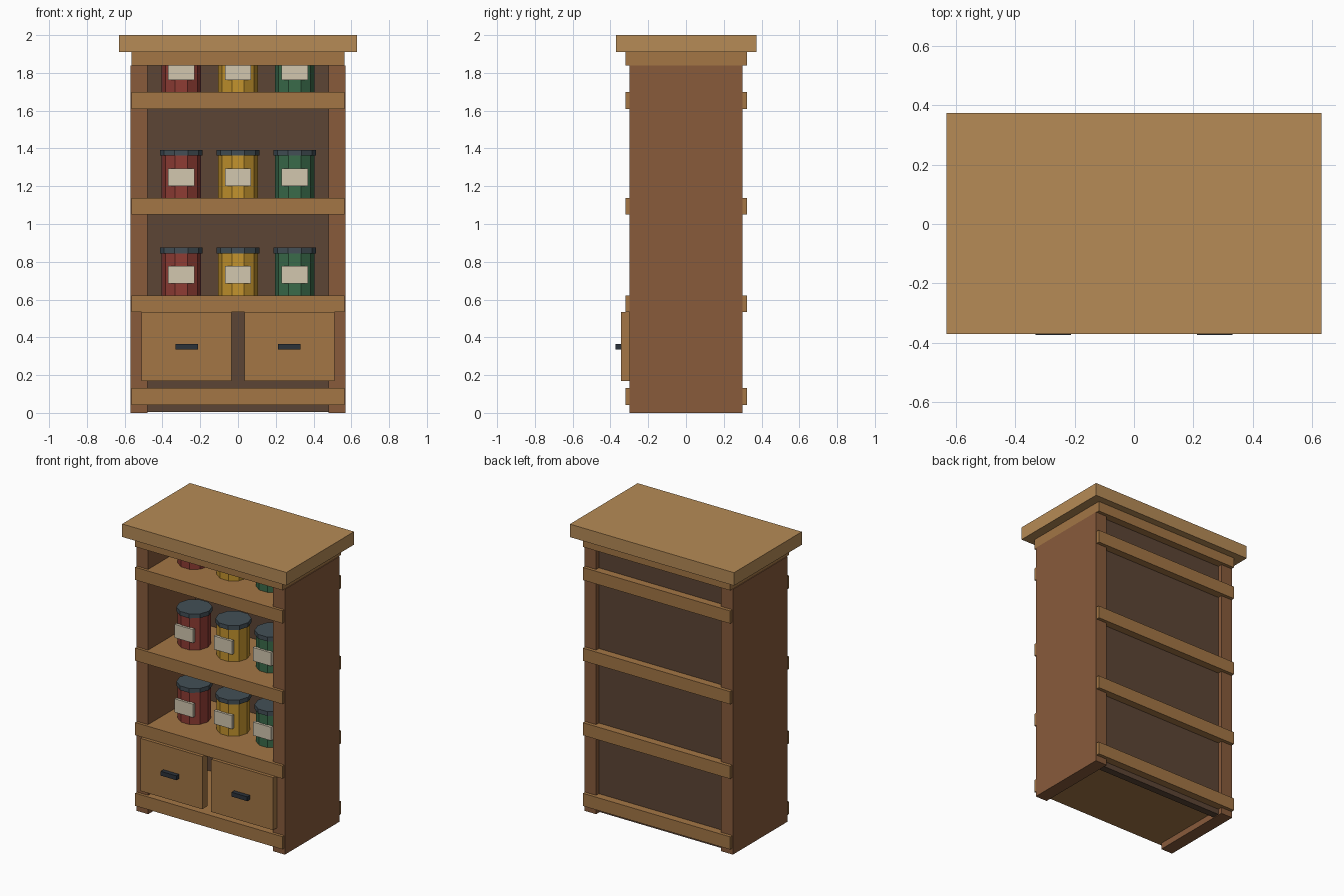
import bpy
from math import pi

if "Cube" in bpy.data.objects:
    bpy.data.objects.remove(bpy.data.objects["Cube"])


def material(name, hex_code):
    def lin(c):
        return c / 12.92 if c <= 0.04045 else ((c + 0.055) / 1.055) ** 2.4
    m = bpy.data.materials.new(name)
    rgb = [lin(int(hex_code[i:i + 2], 16) / 255) for i in (0, 2, 4)]
    m.diffuse_color = (*rgb, 1)
    m.use_nodes = True
    m.node_tree.nodes["Principled BSDF"].inputs["Base Color"].default_value = m.diffuse_color
    return m


TOP = material("light_wood", "B68B56")
WOOD = material("shelf_wood", "A37645")
SIDE = material("side_wood", "885B3B")
BACK = material("dark_wood", "5C4535")
METAL = material("dark_metal", "2B323A")
LID = material("lid_grey", "434F56")
PAPER = material("label_paper", "D2C7AF")
JARS = [material("jar_red", "8E3C34"),
        material("jar_yellow", "C3932D"),
        material("jar_green", "3A6B4A")]


def box(name, x, y, z, mat):
    """Box from (min, max) ranges on each axis."""
    bpy.ops.mesh.primitive_cube_add(
        size=1, location=[(a + b) / 2 for a, b in (x, y, z)])
    ob = bpy.context.object
    ob.name = name
    ob.scale = [b - a for a, b in (x, y, z)]
    ob.data.materials.append(mat)


def drum(name, x, y, z, radius, mat):
    """Ten-sided cylinder with a corner pointing along x."""
    bpy.ops.mesh.primitive_cylinder_add(
        vertices=10, radius=radius, depth=z[1] - z[0],
        location=(x, y, (z[0] + z[1]) / 2), rotation=(0, 0, pi / 2))
    ob = bpy.context.object
    ob.name = name
    ob.data.materials.append(mat)


# Carcass: back, sides and top slab
box("back_panel", (-0.49, 0.49), (0.22, 0.27), (0.005, 1.86), BACK)
box("left_side", (-0.57, -0.48), (-0.30, 0.30), (0, 1.84), SIDE)
box("right_side", (0.48, 0.57), (-0.30, 0.30), (0, 1.84), SIDE)
box("top_slab", (-0.63, 0.63), (-0.37, 0.373), (1.91, 2.0), TOP)

# Shelves run through the sides and stick out front and back
for z in (0.043, 0.533, 1.05, 1.61, 1.84):
    box("shelf", (-0.565, 0.565), (-0.32, 0.323), (z, z + 0.088), WOOD)

# Drawer fronts with handles
for s in (-1, 1):
    cx = s * 0.272
    box("drawer_front", (cx - 0.238, cx + 0.238), (-0.343, -0.285),
        (0.17, 0.535), WOOD)
    box("drawer_handle", (cx - 0.06, cx + 0.06), (-0.373, -0.335),
        (0.335, 0.365), METAL)

# Rows of labelled jars
JAR_Y = -0.05
for z in (0.62, 1.137, 1.697):
    for x, mat in zip((-0.30, 0, 0.30), JARS):
        drum("jar_body", x, JAR_Y, (z, z + 0.235), 0.105, mat)
        drum("jar_lid", x, JAR_Y, (z + 0.225, z + 0.255), 0.113, LID)
        box("jar_label", (x - 0.07, x + 0.07), (-0.165, -0.145),
            (z + 0.065, z + 0.158), PAPER)
